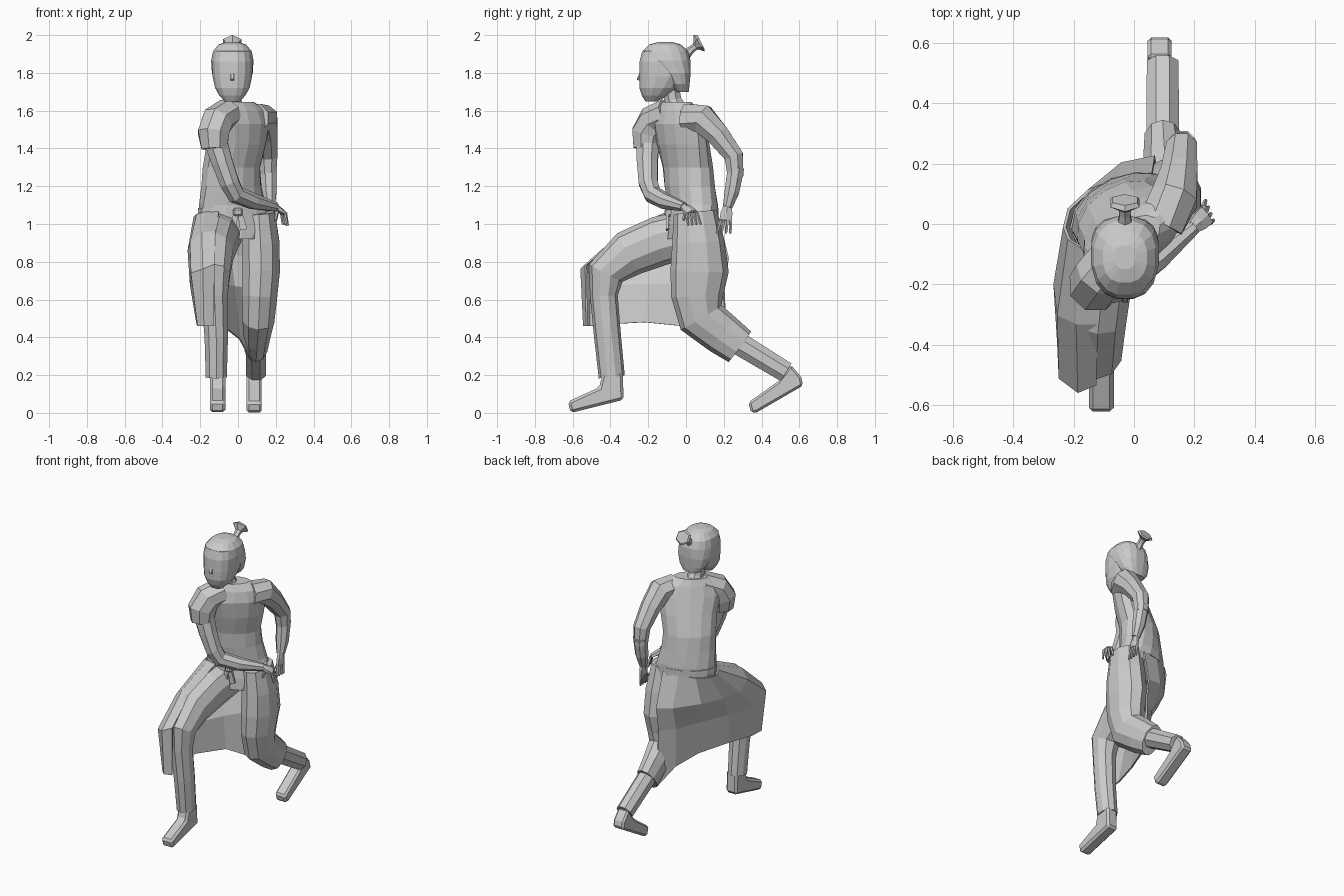
import bpy, bmesh, math
from mathutils import Vector, Matrix


def make(name, rings, caps=True, closed=True):
    """Skin a list of equal-length point rings into a flat-shaded object."""
    bm = bmesh.new()
    vs = [[bm.verts.new(p) for p in r] for r in rings]
    n = len(vs[0])
    for a, b in zip(vs, vs[1:]):
        for i in range(n if closed else n - 1):
            j = (i + 1) % n
            bm.faces.new((a[i], a[j], b[j], b[i]))
    if caps:
        bm.faces.new(vs[0])
        bm.faces.new(vs[-1])
    bmesh.ops.recalc_face_normals(bm, faces=bm.faces)
    me = bpy.data.meshes.new(name)
    bm.to_mesh(me)
    bm.free()
    ob = bpy.data.objects.new(name, me)
    bpy.context.collection.objects.link(ob)
    return ob


def tube(name, pts, n=8, ref=(1, 0, 0)):
    """Limb: pts are (x, y, z, radius along ref, radius across)."""
    P = [Vector(p[:3]) for p in pts]
    rings = []
    for i, p in enumerate(pts):
        a, b = P[max(i - 1, 0)], P[min(i + 1, len(P) - 1)]
        t = (P[i] - a).normalized() + (b - P[i]).normalized()
        t.normalize()
        u = Vector(ref)
        u = (u - t * u.dot(t)).normalized()
        v = t.cross(u)
        rings.append([P[i] + u * p[3] * 1.05 * math.cos(w) + v * p[-1] * 1.05 * math.sin(w)
                      for w in [math.tau * (k + .5) / n for k in range(n)]])
    return make(name, rings)


def stack(name, rows, n=14, power=1):
    """Body: rows are (x, y, z, half width, half depth, turn); power < 1 is boxier."""
    def sq(c):
        return math.copysign(abs(c) ** power, c)
    rings = []
    for x, y, z, a, b, r in rows:
        m = Matrix.Rotation(math.radians(r), 3, 'Z')
        rings.append([Vector((x, y, z)) + m @ Vector((a * sq(math.cos(w)), b * sq(math.sin(w)), 0))
                      for w in [math.tau * (k + .5) / n for k in range(n)]])
    return make(name, rings)


def prism(name, x, half, prof, bevel):
    """Side profile (y, z) given a width, edges chamfered."""
    ob = make(name, [[(x + s * half, y, z) for y, z in prof] for s in (-1, 1)])
    m = ob.modifiers.new("chamfer", 'BEVEL')
    m.width, m.segments = bevel, 1
    return ob


# Torso, twisted so the left shoulder leads
stack("robe_torso", [
    (-.01, -.01, .92, .14, .09, 15), (-.01, .035, 1.0, .205, .127, 18),
    (-.03, .035, 1.1, .187, .122, 25), (-.035, .02, 1.2, .172, .122, 30),
    (-.035, .01, 1.3, .168, .118, 33), (-.01, -.015, 1.42, .18, .112, 36),
    (0, -.04, 1.53, .20, .10, 37), (0, -.045, 1.6, .18, .08, 36),
    (-.01, -.05, 1.645, .11, .06, 34)])
tube("neck", [(-.025, -.05, 1.6, .06), (-.03, -.07, 1.655, .047), (-.03, -.085, 1.74, .047)])

# Head, face and hair
stack("head", [
    (-.03, -.185, 1.648, .04, .03, 0), (-.03, -.165, 1.68, .07, .07, 0),
    (-.03, -.145, 1.72, .093, .103, 0), (-.03, -.12, 1.78, .106, .13, 0),
    (-.03, -.115, 1.86, .11, .133, 0), (-.03, -.115, 1.91, .1, .12, 0),
    (-.03, -.115, 1.945, .07, .083, 0), (-.03, -.115, 1.957, .03, .035, 0)], 16, .82)
stack("hair", [
    (-.03, -.02, 1.70, .06, .035, 0), (-.03, -.035, 1.74, .092, .055, 0),
    (-.03, -.06, 1.80, .11, .086, 0), (-.03, -.1, 1.865, .114, .126, 0),
    (-.03, -.11, 1.915, .104, .122, 0), (-.03, -.11, 1.95, .074, .085, 0),
    (-.03, -.11, 1.963, .035, .04, 0)], 16, .82)
prism("nose", -.03, .01, [(-.24, 1.815), (-.261, 1.765), (-.24, 1.755)], .003)
tube("topknot", [(-.03, -.01, 1.89, .028, .03), (-.03, .03, 1.925, .02, .018), (-.03, .05, 1.94, .022, .018),
                 (-.03, .07, 1.957, .053, .05), (-.03, .08, 1.962, .045, .04)], 6)

# Arms
L = (1, -1, 0)
tube("left_shoulder_sleeve", [(-.05, -.09, 1.585, .08), (-.11, -.17, 1.545, .085),
                              (-.13, -.205, 1.48, .085), (-.125, -.21, 1.4, .07)], 8, L)
tube("left_arm", [(-.125, -.2, 1.46, .064), (-.085, -.205, 1.33, .057), (-.045, -.2, 1.22, .052),
                  (-.01, -.175, 1.155, .048), (.08, -.11, 1.12, .042), (.2, -.01, 1.09, .024)], 8, L)
tube("right_upper_sleeve", [(.09, .0, 1.56, .078), (.135, .09, 1.555, .078), (.15, .17, 1.47, .062),
                            (.158, .253, 1.36, .052), (.16, .262, 1.25, .043)])
tube("right_forearm", [(.16, .265, 1.3, .045), (.165, .243, 1.17, .04), (.17, .22, 1.09, .026)])


def hand(name, wrist, knuckle, tip, spread, thumb):
    w, k, t, s = (Vector(v) for v in (wrist, knuckle, tip, spread))
    tube(name + "_palm", [(*w, .022, .016), (*(w.lerp(k, .5)), .034, .017), (*k, .036, .013)], 6, spread)
    for i in range(4):
        o = s.normalized() * (i - 1.5) * .018
        m = k.lerp(t, .5) + o * 1.2
        tube(name + "_finger", [(*(k + o), .009), (*m, .008), (*(t + o * 1.3), .006)], 5, spread)
    b = w.lerp(k, .4)
    tube(name + "_thumb", [(*b, .011), (*thumb, .007)], 5, spread)


hand("left_hand", (.19, -.015, 1.095), (.24, .03, 1.06), (.25, .045, .995), (-.4, 1, .1), (.2, -.015, 1.02))
hand("right_hand", (.17, .22, 1.1), (.175, .21, 1.02), (.18, .2, .95), (0, 1, 0), (.165, .17, 1.0))

# Front leg
tube("front_thigh", [(-.08, .02, .95, .1, .12), (-.1, -.14, .91, .1, .125), (-.12, -.3, .845, .095, .118),
                     (-.125, -.425, .74, .083, .095), (-.125, -.435, .62, .07, .07),
                     (-.115, -.415, .4, .062, .068), (-.115, -.393, .19, .056, .066)], 10)
prism("front_foot", -.108, .041, [(-.61, .0), (-.625, .06), (-.46, .135), (-.44, .215), (-.335, .215),
                                  (-.33, .07)], .014)

# Back leg with the robe wrapped around it
tube("back_thigh_robe", [(.11, .05, 1.06, .085, .11), (.12, .065, .9, .1, .132), (.122, .072, .75, .1, .147),
                         (.115, .06, .62, .093, .132), (.108, .08, .505, .085, .12),
                         (.1, .19, .42, .07, .107), (.095, .285, .35, .06, .096)], 10)
tube("back_shin", [(.095, .16, .44, .055, .065), (.095, .3, .355, .056, .062), (.095, .53, .215, .054, .056)])
prism("back_foot", .085, .04, [(.33, .055), (.345, .0), (.375, .003), (.62, .145), (.61, .19), (.555, .255),
                               (.485, .165)], .012)

# Draped skirt: columns run from waist to hem, front-left round to the back
cols = [
    [(-.1, -.09, 1.065), (-.12, -.33, .96), (-.125, -.53, .785), (-.13, -.525, .46)],
    [(-.17, -.08, 1.06), (-.19, -.33, .95), (-.185, -.555, .76), (-.18, -.54, .46)],
    [(-.215, -.05, 1.05), (-.25, -.3, .9), (-.245, -.51, .74), (-.21, -.51, .46)],
    [(-.23, -.01, 1.04), (-.262, -.2, .86), (-.25, -.39, .68), (-.215, -.4, .47)],
    [(-.215, .05, 1.04), (-.235, -.06, .86), (-.18, -.2, .68), (-.17, -.22, .48)],
    [(-.15, .11, 1.04), (-.17, .08, .86), (-.1, -.02, .68), (-.08, -.02, .46)],
    [(-.05, .15, 1.05), (-.04, .2, .84), (-.02, .14, .67), (.01, .1, .39)],
    [(.06, .165, 1.05), (.07, .222, .82), (.07, .2, .66), (.07, .22, .28)]]
skirt = make("robe_skirt", cols, caps=False, closed=False)
m = skirt.modifiers.new("cloth", 'SOLIDIFY')
m.thickness, m.offset = .01, 0

# Sash with knot and tails
stack("sash", [(-.025, .035, 1.045, .196, .126, 21), (-.03, .035, 1.085, .191, .125, 23)])
prism("sash_knot", 0, .026, [(-.115, 1.04), (-.115, 1.085), (-.07, 1.085), (-.07, 1.04)], .01)
for s in (-1, 1):
    tube("sash_tail", [(s * .01, -.1, 1.06, .016, .01), (s * .03, -.1, .97, .026, .008)], 4)
